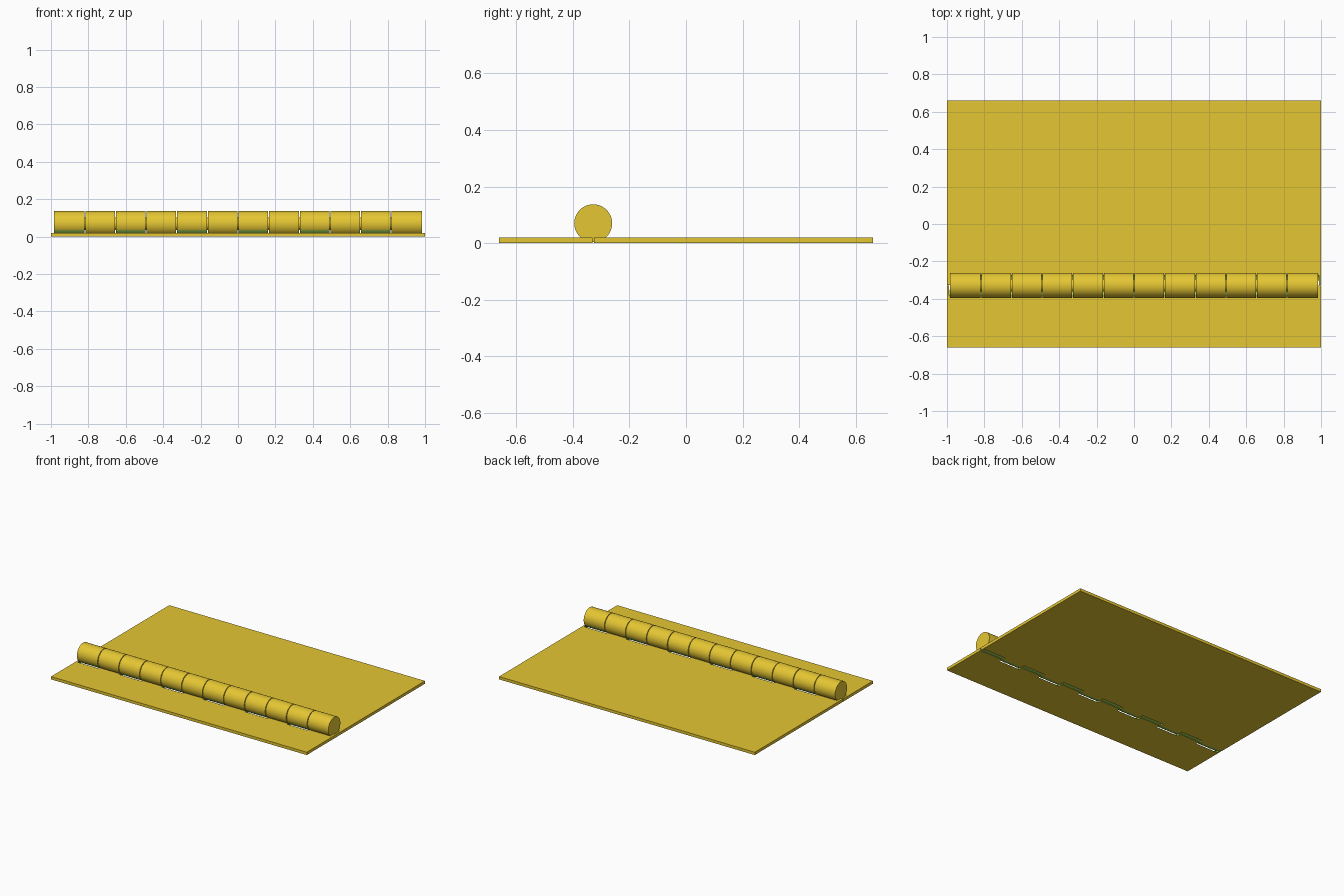
import bpy, bmesh, math
from mathutils import Matrix, Vector

if "Cube" in bpy.data.objects:
    bpy.data.objects.remove(bpy.data.objects["Cube"])

AXIS_Y, AXIS_Z, R = -0.328, 0.07, 0.067   # barrel axis and radius
CLEAR = 0.008                             # running clearance around the barrel
THICK, SEAM = 0.02, 0.002                 # leaf thickness, half seam width
COUNT, HALF = 12, 0.983                   # knuckles and half barrel length
PITCH = 2 * HALF / COUNT


def material(name, colour):
    m = bpy.data.materials.new(name)
    m.diffuse_color = (*colour, 1)
    m.use_nodes = True
    m.node_tree.nodes["Principled BSDF"].inputs["Base Color"].default_value = m.diffuse_color
    return m


gold = material("brass_yellow", (0.783, 0.565, 0.033))
green = material("cut_green", (0.337, 0.597, 0.082))


def finish(name, bm, mats):
    mesh = bpy.data.meshes.new(name)
    bm.to_mesh(mesh)
    bm.free()
    ob = bpy.data.objects.new(name, mesh)
    bpy.context.collection.objects.link(ob)
    for m in mats:
        mesh.materials.append(m)
    return ob


def add_cylinder(bm, x0, x1, r):
    mat = Matrix.Translation(((x0 + x1) / 2, AXIS_Y, AXIS_Z)) @ Matrix.Rotation(math.pi / 2, 4, 'Y')
    bmesh.ops.create_cone(bm, cap_ends=True, segments=48, radius1=r, radius2=r,
                          depth=x1 - x0, matrix=mat)


def smooth(ob):
    bpy.ops.object.select_all(action='DESELECT')
    ob.select_set(True)
    bpy.context.view_layer.objects.active = ob
    bpy.ops.object.shade_smooth_by_angle(angle=math.radians(30))


def leaf(name, y0, y1, parity):
    # Flat plate whose seam edge is green
    bm = bmesh.new()
    bmesh.ops.create_cube(bm, size=1, matrix=Matrix.Translation((0, (y0 + y1) / 2, THICK / 2))
                          @ Matrix.Diagonal((2, y1 - y0, THICK, 1)))
    for f in bm.faces:
        if abs(f.calc_center_median().y - AXIS_Y) < 0.01:
            f.material_index = 1
    plate = finish(name, bm, [gold, green])
    # Round clearance notches for the opposite leaf's knuckles
    bm = bmesh.new()
    for i in range(parity, COUNT, 2):
        x = -HALF + i * PITCH
        add_cylinder(bm, x - 0.005, x + PITCH + 0.005, R + CLEAR)
    cutter = finish(name + "_notch_cutter", bm, [green])
    cutter.hide_render = True
    cutter.hide_viewport = True
    mod = plate.modifiers.new("notches", 'BOOLEAN')
    mod.operation = 'DIFFERENCE'
    mod.solver = 'EXACT'
    mod.material_mode = 'TRANSFER'
    mod.object = cutter


leaf("front_leaf", -0.66, AXIS_Y - SEAM, 0)
leaf("back_leaf", AXIS_Y + SEAM, 0.66, 1)

# Knuckles alternate between the back and front leaf
for i in range(COUNT):
    side = -1 if i % 2 == 0 else 1        # side facing the notch
    bm = bmesh.new()
    x = -HALF + i * PITCH
    add_cylinder(bm, x + 0.0025 * (i > 0), x + PITCH - 0.0025 * (i < COUNT - 1), R)
    bm.normal_update()
    for f in bm.faces:
        c = f.calc_center_median()
        if abs(f.normal.x) < 0.5 and c.z < 0.037 and (c.y - AXIS_Y) * side > 0:
            f.material_index = 1
    smooth(finish("knuckle_%02d" % (i + 1), bm, [gold, green]))

# Pin through the barrel
bm = bmesh.new()
add_cylinder(bm, -HALF + 0.01, HALF - 0.01, R * 0.5)
smooth(finish("hinge_pin", bm, [gold]))
